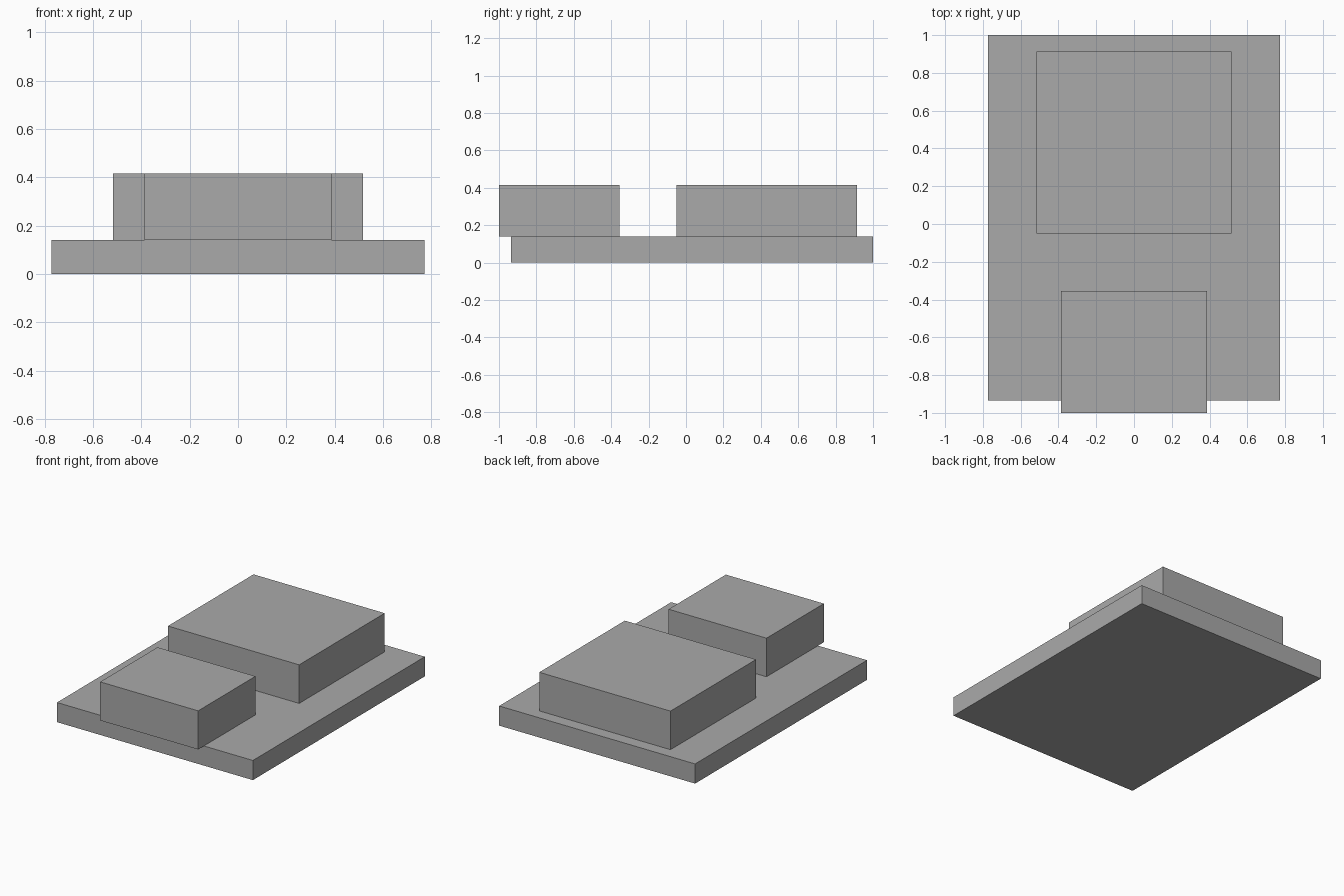
import bpy

cube = bpy.data.objects.get("Cube")
if cube:
    bpy.data.objects.remove(cube, do_unlink=True)

# Single plain grey
grey = bpy.data.materials.new("plain_grey")
grey.use_nodes = True
colour = (0.4, 0.4, 0.4, 1)
grey.diffuse_color = colour
grey.node_tree.nodes["Principled BSDF"].inputs["Base Color"].default_value = colour


def box(name, half_width, y_range, z_range):
    """Flat-faced box, symmetric about x = 0."""
    (y0, y1), (z0, z1) = y_range, z_range
    bpy.ops.mesh.primitive_cube_add(size=1, location=(0, (y0 + y1) / 2, (z0 + z1) / 2))
    obj = bpy.context.object
    obj.name = name
    obj.scale = (2 * half_width, y1 - y0, z1 - z0)
    bpy.ops.object.transform_apply(location=False, rotation=False, scale=True)
    obj.data.materials.append(grey)
    return obj


BASE_TOP, BLOCK_TOP = 0.14, 0.415

# Base slab with two raised blocks; the front one overhangs the slab
box("base_slab", 0.772, (-0.935, 1.0), (0, BASE_TOP))
box("rear_block", 0.517, (-0.05, 0.913), (BASE_TOP, BLOCK_TOP))
box("front_block", 0.386, (-1.0, -0.355), (BASE_TOP, BLOCK_TOP))
